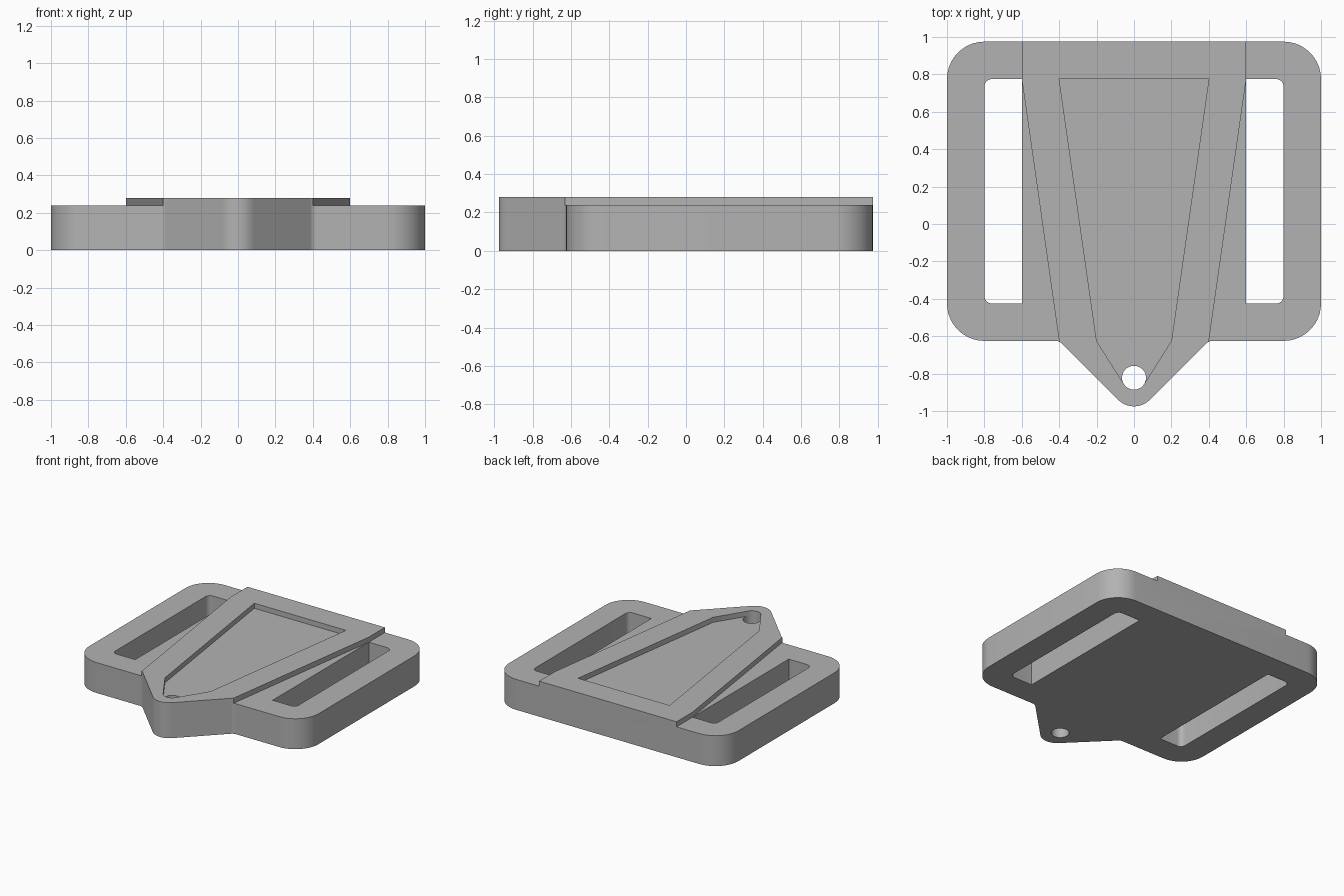
import bpy, bmesh
from math import sin, cos, radians
from mathutils import Vector

if "Cube" in bpy.data.objects:
    bpy.data.objects.remove(bpy.data.objects["Cube"], do_unlink=True)

grey = bpy.data.materials.new("plain_grey")
grey.use_nodes = True
grey.diffuse_color = (0.45, 0.45, 0.45, 1)
grey.node_tree.nodes["Principled BSDF"].inputs["Base Color"].default_value = (0.45, 0.45, 0.45, 1)

TOP, DECK = 0.28, 0.24      # raised rim and lower deck heights
BACK, FRONT = 0.975, -0.625
SLOT_BACK, SLOT_FRONT = 0.775, -0.425
HOLE_Y, HOLE_R = -0.822, 0.064


def rounded(corners, steps=10):
    """Replace each (x, y, radius) corner by a tangent arc."""
    out = []
    for i, (x, y, r) in enumerate(corners):
        p = Vector((x, y))
        if r == 0:
            out.append(p)
            continue
        a = (Vector(corners[i - 1][:2]) - p).normalized()
        b = (Vector(corners[(i + 1) % len(corners)][:2]) - p).normalized()
        half = a.angle(b) / 2
        centre = p + (a + b).normalized() * (r / sin(half))
        reach = r * cos(half) / sin(half)
        start, end = p + a * reach - centre, p + b * reach - centre
        turn = start.angle_signed(end)
        for k in range(steps + 1):
            t = -turn * k / steps
            out.append(centre + Vector((start.x * cos(t) - start.y * sin(t),
                                        start.x * sin(t) + start.y * cos(t))))
    return out


def arc(first, last, steps):
    return [Vector((HOLE_R * cos(radians(first + (last - first) * k / steps)),
                    HOLE_Y + HOLE_R * sin(radians(first + (last - first) * k / steps))))
            for k in range(steps + 1)]


def prism(name, points, low, high):
    bm = bmesh.new()
    face = bm.faces.new([bm.verts.new((p[0], p[1], low)) for p in points])
    top = bmesh.ops.extrude_face_region(bm, geom=[face])["geom"]
    bmesh.ops.translate(bm, vec=(0, 0, high - low),
                        verts=[v for v in top if isinstance(v, bmesh.types.BMVert)])
    bmesh.ops.recalc_face_normals(bm, faces=bm.faces)
    mesh = bpy.data.meshes.new(name)
    bm.to_mesh(mesh)
    bm.free()
    obj = bpy.data.objects.new(name, mesh)
    bpy.context.collection.objects.link(obj)
    mesh.materials.append(grey)
    return obj


# Full plate with rounded corners and a pointed front tab
right_half = [(0, -1.025, 0.12), (0.4, FRONT, 0.05), (1, FRONT, 0.2), (1, BACK, 0.2)]
left_half = [(-x, y, r) for x, y, r in reversed(right_half[1:])]
plate = prism("buckle_plate", rounded(right_half + left_half), 0, TOP)

cutters = []
for side, label in ((1, "left"), (-1, "right")):
    # Strap slot, rounded on its outer corners only
    slot = [(0.6, SLOT_FRONT, 0), (0.8, SLOT_FRONT, 0.04),
            (0.8, SLOT_BACK, 0.04), (0.6, SLOT_BACK, 0)]
    # Lowered deck beside the raised centre
    deck = [(0.6, 1.2), (0.6, SLOT_BACK), (0.4, FRONT - 0.004),
            (0.4, -0.8), (1.2, -0.8), (1.2, 1.2)]
    cutters.append(prism(label + "_deck_cutter", [(side * x, y) for x, y in deck], DECK, 0.5))
    cutters.append(prism(label + "_slot_cutter",
                         rounded([(side * x, y, r) for x, y, r in slot], 6), -0.2, 0.6))

# Tapered recess that runs out tangent to the tab hole
recess = [(0.2, FRONT), (0.4, SLOT_BACK), (-0.4, SLOT_BACK), (-0.2, FRONT)]
cutters.append(prism("recess_cutter", recess + arc(212, 328, 12), DECK, 0.55))
cutters.append(prism("hole_cutter", arc(-32, 328, 36)[:-1], -0.2, 0.65))

bpy.context.view_layer.objects.active = plate
for cutter in cutters:
    cutter.hide_render = True
    mod = plate.modifiers.new(cutter.name, "BOOLEAN")
    mod.operation, mod.solver, mod.object = "DIFFERENCE", "EXACT", cutter
    bpy.ops.object.modifier_apply(modifier=mod.name)
for cutter in cutters:
    bpy.data.objects.remove(cutter, do_unlink=True)

# Smooth the rounded walls, keep the edges crisp
bpy.ops.object.select_all(action="DESELECT")
plate.select_set(True)
bpy.ops.object.shade_smooth_by_angle(angle=radians(30))
